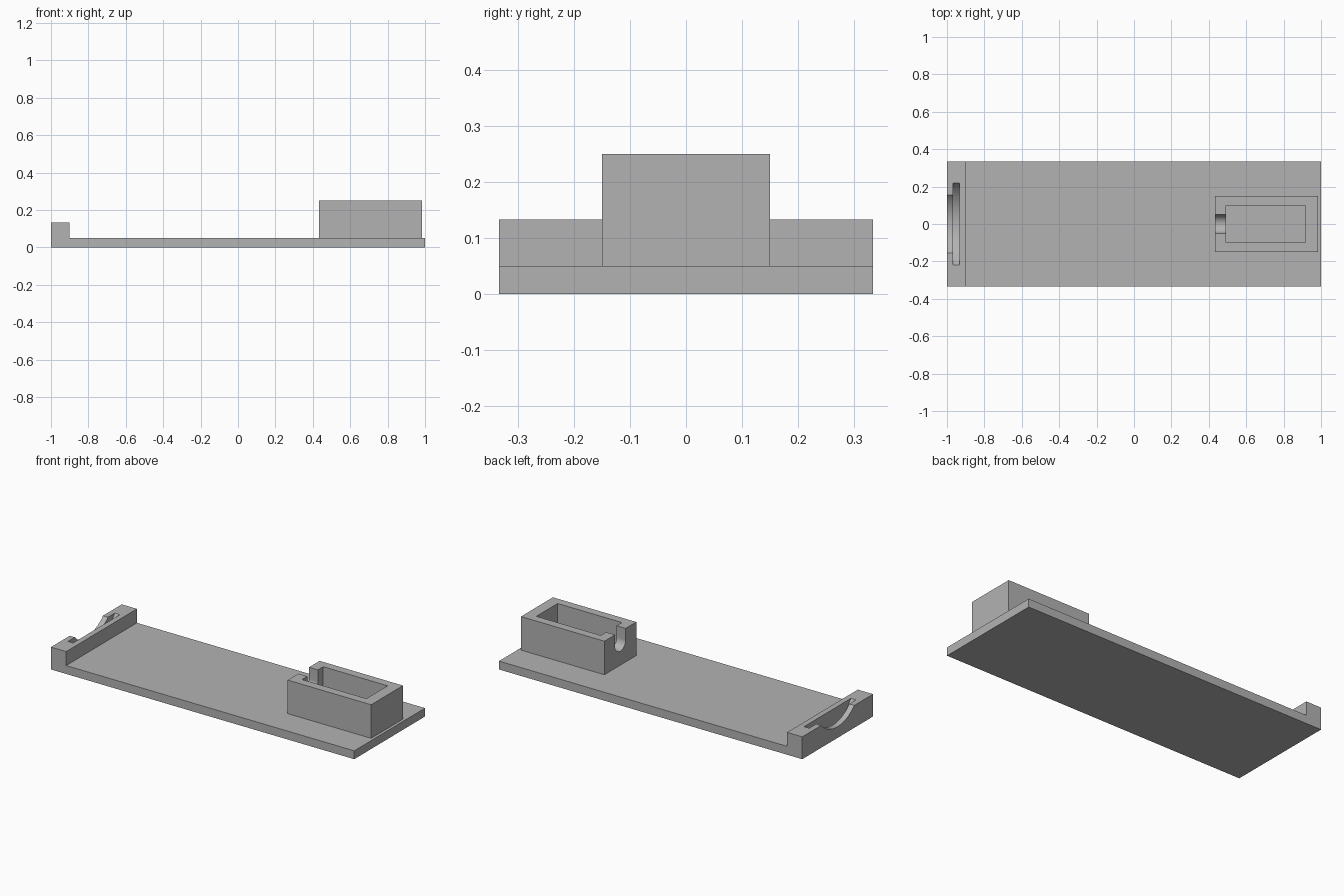
import bpy, bmesh, math
from mathutils import Vector

cube = bpy.data.objects.get("Cube")
if cube:
    bpy.data.objects.remove(cube, do_unlink=True)

grey = bpy.data.materials.new("plain_grey")
grey.use_nodes = True
grey.diffuse_color = (0.45, 0.45, 0.45, 1)
grey.node_tree.nodes["Principled BSDF"].inputs["Base Color"].default_value = grey.diffuse_color


def prism(name, points, offset):
    """Extrude a closed outline of 3D points along an offset."""
    bm = bmesh.new()
    face = bm.faces.new([bm.verts.new(p) for p in points])
    ext = bmesh.ops.extrude_face_region(bm, geom=[face])
    moved = [g for g in ext["geom"] if isinstance(g, bmesh.types.BMVert)]
    bmesh.ops.translate(bm, vec=Vector(offset), verts=moved)
    bmesh.ops.recalc_face_normals(bm, faces=bm.faces)
    mesh = bpy.data.meshes.new(name)
    bm.to_mesh(mesh)
    bm.free()
    mesh.materials.append(grey)
    obj = bpy.data.objects.new(name, mesh)
    bpy.context.collection.objects.link(obj)
    return obj


def block(name, x0, x1, half_y, z0, z1):
    outline = [(x0, -half_y, z0), (x0, half_y, z0), (x0, half_y, z1), (x0, -half_y, z1)]
    return prism(name, outline, (x1 - x0, 0, 0))


def bore(name, x0, x1, radius, z, sweep=2 * math.pi, steps=96, top=None):
    """Round cutter along x; with a top height it becomes an open U slot."""
    full = top is None
    count = steps if full else steps + 1
    pts = []
    for i in range(count):
        a = math.pi + sweep * i / steps
        pts.append((x0, radius * math.cos(a), z + radius * math.sin(a)))
    if not full:
        pts += [(x0, radius, top), (x0, -radius, top)]
    return prism(name, pts, (x1 - x0, 0, 0))


def cut(obj, cutters):
    bpy.context.view_layer.objects.active = obj
    for c in cutters:
        c.hide_render = True
        mod = obj.modifiers.new("cut", "BOOLEAN")
        mod.operation, mod.solver, mod.object = "DIFFERENCE", "EXACT", c
        bpy.ops.object.modifier_apply(modifier=mod.name)
        bpy.data.objects.remove(c, do_unlink=True)
    bpy.ops.object.select_all(action="DESELECT")
    obj.select_set(True)
    bpy.ops.object.shade_smooth_by_angle(angle=math.radians(30))


# Base plate with raised end wall, one L-shaped profile
W, PLATE, WALL = 0.3333, 0.05, 0.1333
profile = [(-1, 0), (1, 0), (1, PLATE), (-0.9, PLATE), (-0.9, WALL), (-1, WALL)]
base = prism("base_plate", [(x, -W, z) for x, z in profile], (0, 2 * W, 0))

# Round seat in the end wall: wider groove behind a smaller opening
AXIS = 0.2833
cut(base, [bore("groove_cutter", -0.967, -0.933, 0.2667, AXIS),
           bore("opening_cutter", -1.05, -0.95, 0.2167, AXIS)])

# Open-topped holder box with a U slot in its inner end
holder = block("holder_box", 0.433, 0.983, 0.15, PLATE, 0.25)
cut(holder, [block("pocket_cutter", 0.492, 0.917, 0.1, 0, 0.3),
             bore("slot_cutter", 0.4, 0.6, 0.05, 0.183, math.pi, 32, 0.3)])
